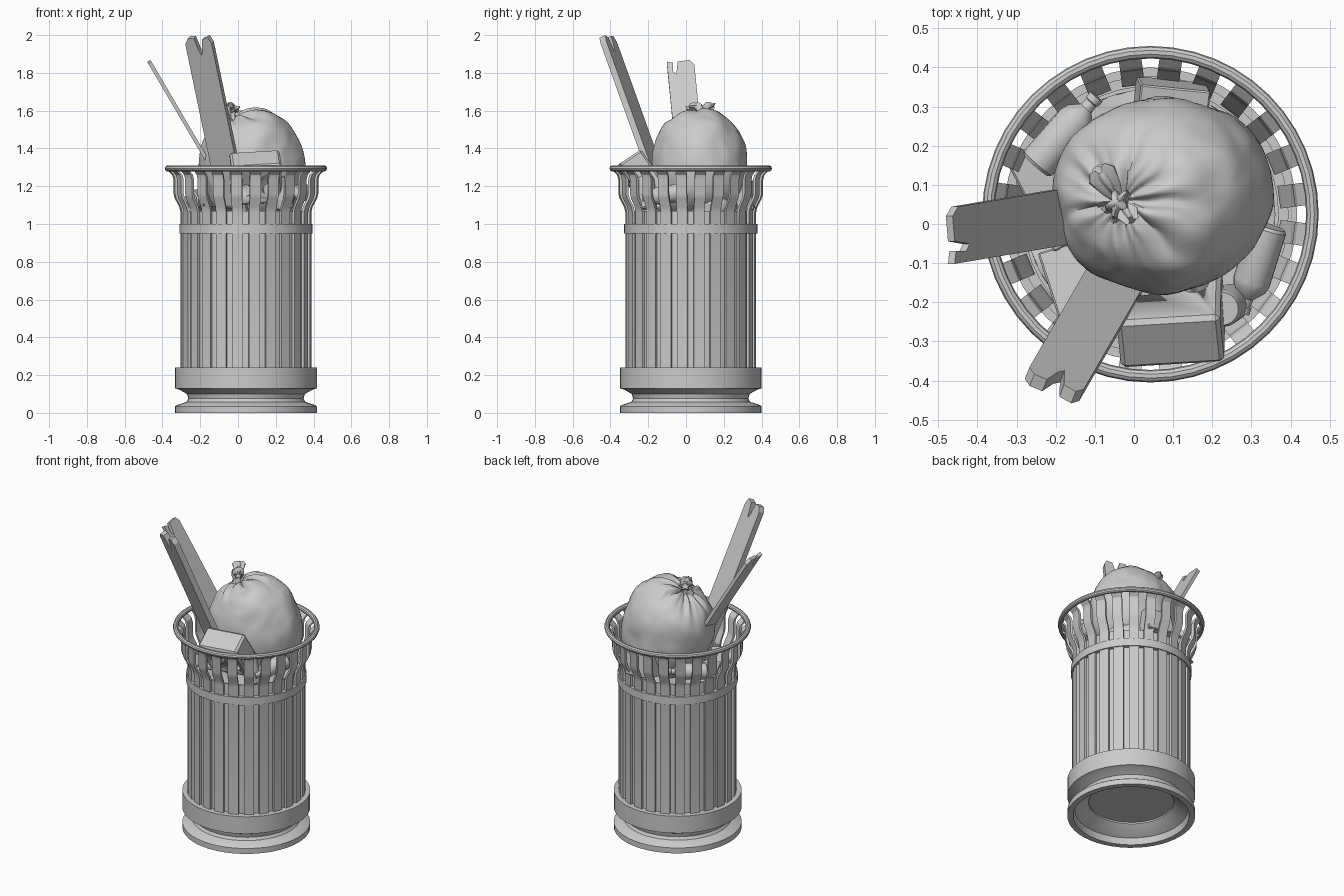
import bpy, bmesh, math
from mathutils import Vector, Matrix, noise

if "Cube" in bpy.data.objects:
    bpy.data.objects.remove(bpy.data.objects["Cube"])

grey = bpy.data.materials.new("light_grey")
grey.use_nodes = True
grey.diffuse_color = (0.6, 0.6, 0.6, 1)
grey.node_tree.nodes["Principled BSDF"].inputs["Base Color"].default_value = (0.6, 0.6, 0.6, 1)

CENTRE = Vector((0.042, 0.025, 0))


def finish(bm, name, location=(0, 0, 0), matrix=None, angle=35):
    """Turn a bmesh into a named, shaded object."""
    bmesh.ops.recalc_face_normals(bm, faces=bm.faces)
    mesh = bpy.data.meshes.new(name)
    bm.to_mesh(mesh)
    bm.free()
    mesh.materials.append(grey)
    mesh.shade_smooth()
    mesh.set_sharp_from_angle(angle=math.radians(angle))
    obj = bpy.data.objects.new(name, mesh)
    bpy.context.scene.collection.objects.link(obj)
    obj.matrix_world = Matrix.Translation(location) @ (matrix or Matrix())
    return obj


def lathe(name, profile, location=CENTRE, matrix=None, closed=True, steps=48):
    """Spin an (r, z) profile around z."""
    bm = bmesh.new()
    verts = [bm.verts.new((r, 0, z)) for r, z in profile]
    pairs = list(zip(verts, verts[1:])) + ([(verts[-1], verts[0])] if closed else [])
    edges = [bm.edges.new(p) for p in pairs]
    bmesh.ops.spin(bm, geom=verts + edges, axis=(0, 0, 1), cent=(0, 0, 0),
                   angle=math.tau, steps=steps, use_merge=True)
    bmesh.ops.remove_doubles(bm, verts=bm.verts, dist=0.0001)
    return finish(bm, name, location, matrix)


def ring(name, inner, outer, low, high):
    return lathe(name, [(inner, low), (outer, low), (outer, high), (inner, high)])


def aim(direction):
    return Vector(direction).to_track_quat('Z', 'Y').to_matrix().to_4x4()


# Can: moulded base, floor, liner, band and rim
lathe("base", [(.34, 0), (.375, 0), (.375, .035), (.365, .042), (.315, .058), (.305, .075),
               (.312, .1), (.35, .122), (.375, .13), (.375, .24), (.32, .24), (.31, .15),
               (.25, .12), (.25, .09), (.29, .06), (.33, .04)])
lathe("base_floor", [(0, .1), (.26, .1), (.26, .115), (0, .115)], closed=False)
ring("liner", .318, .328, .12, 1.07)
ring("band", .326, .353, .95, 1.0)
lathe("rim", [(.414 + .016 * math.cos(a * math.tau / 10), 1.294 + .016 * math.sin(a * math.tau / 10))
              for a in range(10)])

# Flared slats around the can
path = [(.345, .2), (.345, 1.06), (.352, 1.09), (.376, 1.135), (.383, 1.16),
        (.383, 1.235), (.39, 1.26), (.42, 1.29)]
SLATS, THICK, HALF = 24, 0.014, 0.029
bm = bmesh.new()
for i in range(SLATS):
    turn = Matrix.Rotation((i + 0.5) * math.tau / SLATS, 3, 'Z')
    rows = [[bm.verts.new(turn @ Vector((r - d, s * HALF, z)))
             for d, s in ((0, -1), (0, 1), (THICK, 1), (THICK, -1))] for r, z in path]
    for a, b in zip(rows, rows[1:]):
        for k in range(4):
            bm.faces.new((a[k], a[(k + 1) % 4], b[(k + 1) % 4], b[k]))
    bm.faces.new(rows[0])
    bm.faces.new(rows[-1])
finish(bm, "slats", CENTRE, angle=25)

# Uneven rubbish filling the liner
bm = bmesh.new()
bmesh.ops.create_circle(bm, cap_ends=True, segments=40, radius=.318)
bmesh.ops.inset_region(bm, faces=bm.faces[:], thickness=.1)
bmesh.ops.poke(bm, faces=[f for f in bm.faces if len(f.verts) > 4])
bmesh.ops.subdivide_edges(bm, edges=bm.edges[:], cuts=2, use_grid_fill=True)
for v in bm.verts:
    v.co.z = 1.03 + .05 * noise.noise(v.co * 7)
finish(bm, "rubbish_fill", CENTRE)


# Tied rubbish bag with folds gathering at the knot
def bag(name, centre, radii, pole, seed):
    bm = bmesh.new()
    bmesh.ops.create_uvsphere(bm, u_segments=96, v_segments=48, radius=1)
    tilt = aim(pole).to_3x3()
    for v in bm.verts:
        p = v.co.copy()
        theta = math.acos(max(-1, min(1, p.z)))
        phi = math.atan2(p.y, p.x)
        side = math.hypot(p.x, p.y)
        r = (side ** 2.4 + abs(p.z) ** 2.4) ** (-1 / 2.4)
        wave = phi + .35 * noise.noise(p * 2 + Vector((seed, 0, 0)))
        fold = abs(math.sin(4.5 * wave)) + .5 * abs(math.sin(7.5 * wave + 1))
        r -= .1 * (1 - fold / 1.5) * math.exp(-((theta - .25) / .5) ** 2) * min(1, theta * 5)
        r -= .1 * math.exp(-(theta / .16) ** 2)
        r += .05 * noise.noise(p * 2.2 + Vector((0, seed, 0)))
        r += .02 * noise.ridged_multi_fractal(p * 2, 1, 2, 2, 1, 2) - .02
        v.co = tilt @ (p * r)
        v.co = Vector([a * b for a, b in zip(v.co, radii)])
    return finish(bm, name, centre, angle=60)


bag("rubbish_bag", (.075, .075, 1.305), (.27, .25, .3), (-.4, -.06, .91), 3)
bag("small_bag", (.16, .13, 1.1), (.13, .14, .1), (.5, .4, .7), 8)


# Pleated tufts of the knot
def tuft(name, location, direction, profile):
    bm = bmesh.new()
    rows = []
    for r, z in profile:
        rows.append([bm.verts.new((r * (1 + .3 * math.sin(5 * a)) * math.cos(a),
                                   r * .7 * (1 + .3 * math.sin(5 * a)) * math.sin(a),
                                   z + .006 * math.sin(3 * a)))
                     for a in [k * math.tau / 30 for k in range(30)]])
    for a, b in zip(rows, rows[1:]):
        for k in range(30):
            bm.faces.new((a[k], a[(k + 1) % 30], b[(k + 1) % 30], b[k]))
    bm.faces.new(rows[-1])
    finish(bm, name, location, aim(direction), 50)


tuft("knot", (-.035, .05, 1.54), (-.1, .05, 1), [(.05, 0), (.026, .035), (.034, .06), (.03, .09), (.01, .1)])
tuft("knot_tail", (-.04, .065, 1.59), (-.45, .65, .35), [(.012, 0), (.022, .03), (.032, .08), (.02, .1)])
tuft("knot_ear", (-.03, .05, 1.6), (.3, -.5, .2), [(.012, 0), (.024, .025), (.015, .05)])


# Broken planks, with a notched upper end
def plank(name, bottom, top, across, outline, thick):
    bottom, top = Vector(bottom), Vector(top)
    v = (top - bottom).normalized()
    u = Vector(across)
    u = (u - u.dot(v) * v).normalized()
    n = u.cross(v)
    length = (top - bottom).length
    w = max(abs(p[0]) for p in outline)
    pts = [(-w, 0), (w, 0)] + [(a, length - b) for a, b in outline]
    bm = bmesh.new()
    face = bm.faces.new([bm.verts.new(bottom + u * a + v * b - n * thick / 2) for a, b in pts])
    out = bmesh.ops.extrude_face_region(bm, geom=[face])
    bmesh.ops.translate(bm, vec=n * thick, verts=[g for g in out["geom"] if isinstance(g, bmesh.types.BMVert)])
    finish(bm, name, angle=10)


plank("thin_plank", (.005, .05, 1.05), (-.47, -.03, 1.86), (0, 1, 0),
      [(.072, .03), (.05, 0), (-.015, .005), (-.028, .08), (-.045, .06), (-.04, .01), (-.072, 0)], .02)
plank("thick_plank", (-.01, -.075, 1.03), (-.21, -.42, 1.99), (.14, -.055, 0),
      [(.075, .035), (.06, 0), (.025, .01), (.008, .1), (-.005, .075), (-.02, 0), (-.055, .0), (-.075, .03)], .035)


# Boxes and the block with two holes
def box(name, location, size, rotation, bevel=0.004):
    bm = bmesh.new()
    bmesh.ops.create_cube(bm, size=1)
    bmesh.ops.scale(bm, vec=size, verts=bm.verts)
    bmesh.ops.bevel(bm, geom=bm.edges[:], offset=bevel, segments=1, affect='EDGES')
    rot = Matrix.Rotation(rotation[2], 4, 'Z') @ Matrix.Rotation(rotation[1], 4, 'Y') @ Matrix.Rotation(rotation[0], 4, 'X')
    return finish(bm, name, location, rot, 20)


block = box("holed_block", (.095, -.235, 1.245), (.265, .25, .145), (-.98, -.06, .06), .012)
for x in (-.065, .065):
    bm = bmesh.new()
    bmesh.ops.create_cone(bm, cap_ends=True, segments=20, radius1=.036, radius2=.036, depth=.5)
    hole = finish(bm, "hole_cutter", (0, 0, 0), block.matrix_world @ Matrix.Translation((x, .03, 0)))
    hole.hide_render = True
    hole.hide_viewport = True
    hole.display_type = 'WIRE'
    cut = block.modifiers.new("hole", 'BOOLEAN')
    cut.operation = 'DIFFERENCE'
    cut.solver = 'EXACT'
    cut.object = hole
box("carton", (.09, .26, 1.14), (.18, .2, .14), (.15, .1, -.1))
box("flat_card", (-.16, .1, 1.09), (.24, .26, .012), (.1, .12, .5))
box("torn_card", (-.12, -.14, 1.08), (.2, .2, .012), (-.15, .1, .3))

# Bottles lying on the rubbish
bottle = [(0, 0), (.042, 0), (.048, .008), (.048, .15), (.042, .17), (.018, .195),
          (.016, .215), (.02, .218), (.02, .235), (0, .235)]
lathe("left_bottle", bottle, (-.25, .15, 1.13), aim((.66, .75, .1)), False, 24)
lathe("right_bottle", bottle, (.345, -.005, 1.17), aim((-.25, -.8, -.12)), False, 24)
lathe("crushed_can", bottle[:5] + [(0, .17)], (.25, -.2, 1.08), aim((-.15, -.1, 1)), False, 24)
